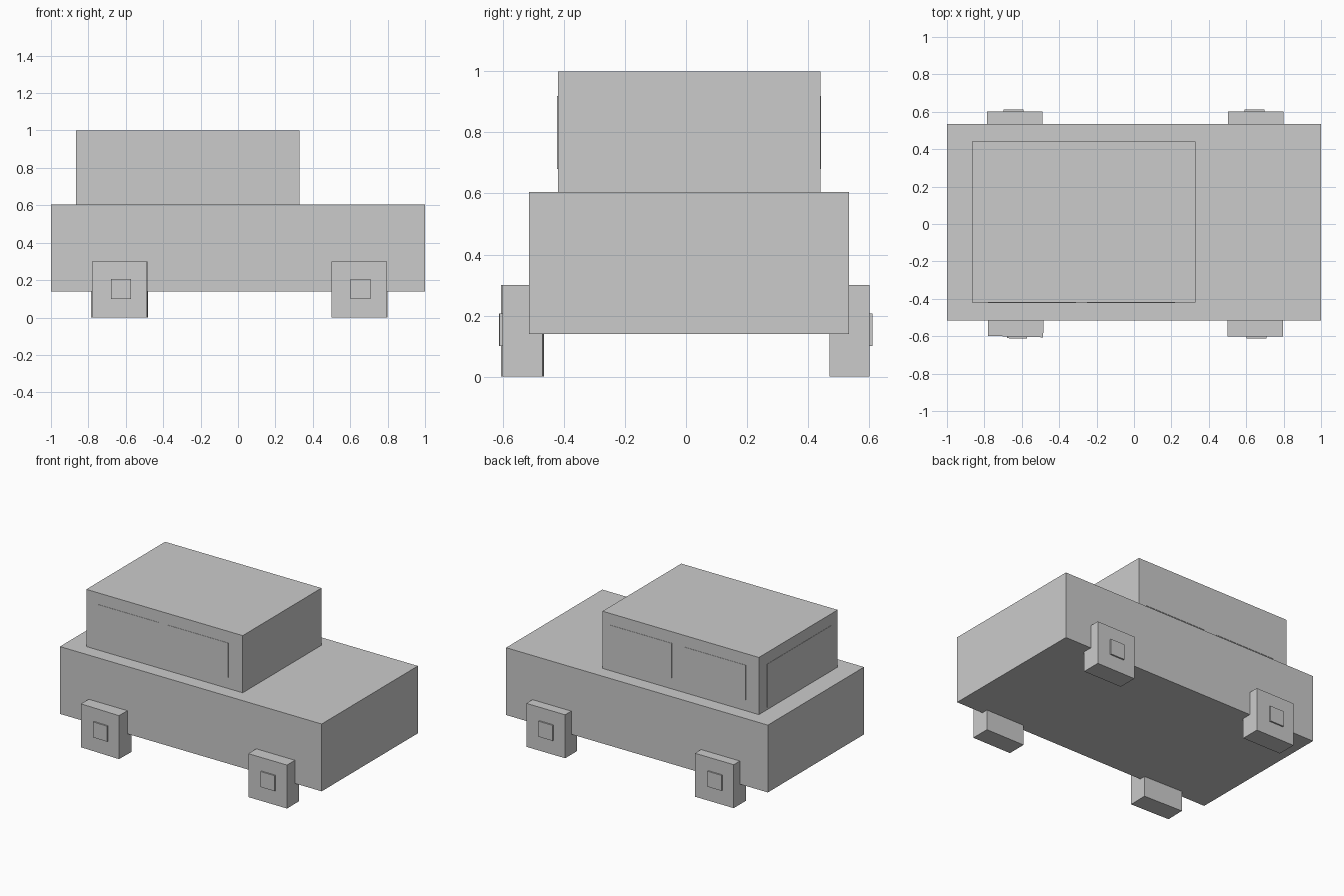
import bpy
import math
from mathutils import Vector

default = bpy.data.objects.get("Cube")
if default:
    bpy.data.objects.remove(default, do_unlink=True)

grey = bpy.data.materials.new("plain_grey")
grey.use_nodes = True
colour = (0.6, 0.6, 0.6, 1.0)
grey.diffuse_color = colour
grey.node_tree.nodes["Principled BSDF"].inputs["Base Color"].default_value = colour


def box(name, x, y, z, turn=0.0):
    """Box from (low, high) ranges, optionally turned about its vertical axis."""
    lo, hi = Vector((x[0], y[0], z[0])), Vector((x[1], y[1], z[1]))
    bpy.ops.mesh.primitive_cube_add(size=1, location=(lo + hi) / 2)
    obj = bpy.context.object
    obj.name = name
    obj.scale = hi - lo
    obj.rotation_euler.z = math.radians(turn)
    obj.data.materials.append(grey)
    return obj


# Body and cabin
BODY_TOP = 0.605
CABIN_X, CABIN_Y = (-0.865, 0.33), (-0.42, 0.44)
box("body", (-1, 1), (-0.515, 0.535), (0.14, BODY_TOP))
box("cabin", CABIN_X, CABIN_Y, (BODY_TOP, 1))

# Side windows: two thin plates on each side of the cabin
PLATE = 0.002
for side, face, starts in (("right", CABIN_Y[0], (-0.78, -0.25)),
                           ("left", CABIN_Y[1], (-0.765, -0.2))):
    for place, start in zip(("rear", "front"), starts):
        box(f"{side}_{place}_window", (start, start + 0.47),
            (face - PLATE, face + PLATE), (0.68, 0.92))

# Window across the end of the cabin
box("end_window", (CABIN_X[0] - PLATE, CABIN_X[0] + PLATE),
    (-0.35, 0.35), (0.62, 0.92))

# Square wheels, each with a small raised hub
for name, x, hub_x, side, turn in (("right_rear", -0.632, -0.625, -1, -1.5),
                                   ("right_front", 0.648, 0.655, -1, 0),
                                   ("left_rear", -0.638, -0.645, 1, 0),
                                   ("left_front", 0.65, 0.645, 1, 0)):
    box(name + "_wheel", (x - 0.148, x + 0.148),
        sorted((side * 0.47, side * 0.602)), (0, 0.3), turn)
    box(name + "_hub", (hub_x - 0.054, hub_x + 0.054),
        sorted((side * 0.59, side * 0.612)), (0.1, 0.207), turn)
